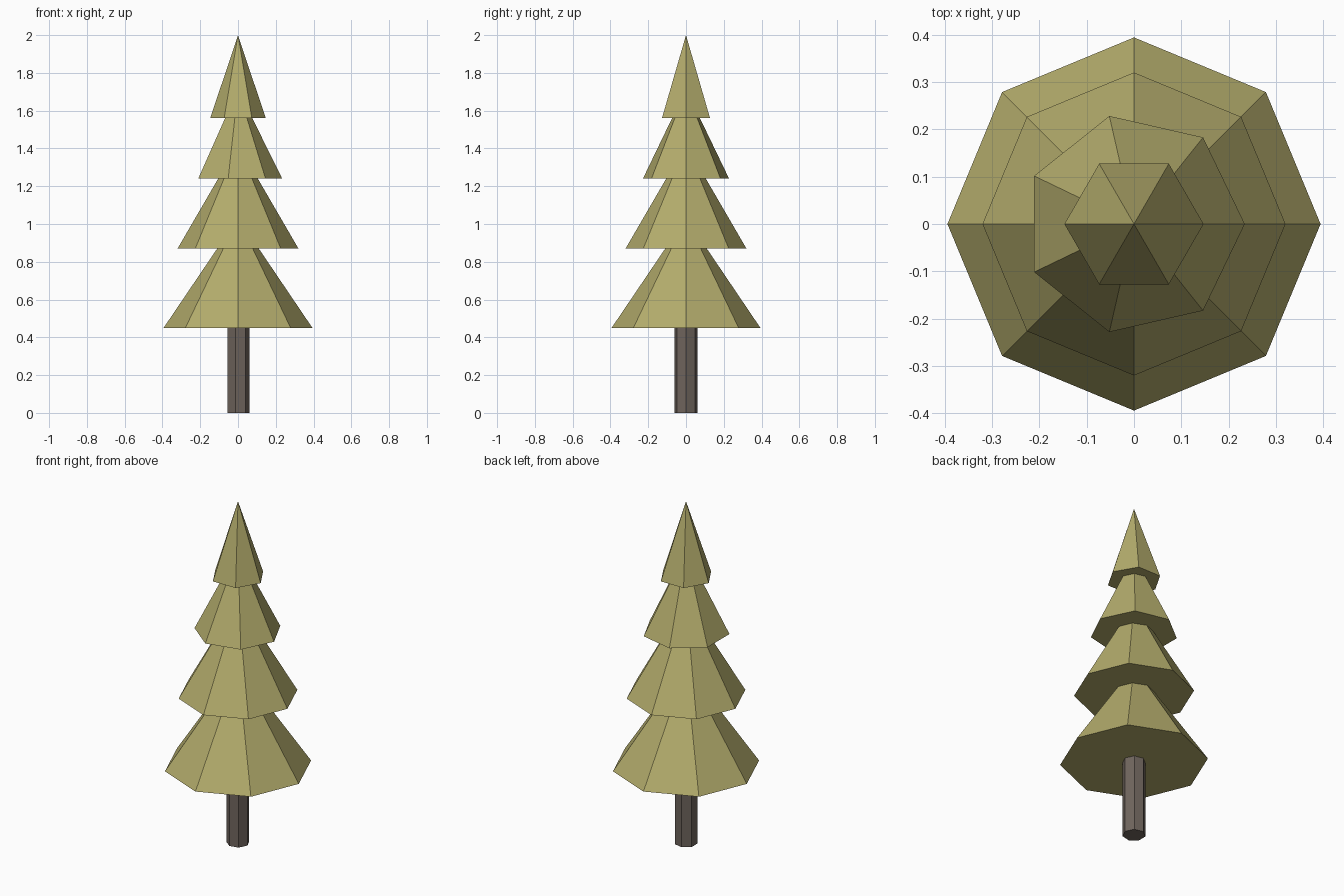
import bpy

if "Cube" in bpy.data.objects:
    bpy.data.objects.remove(bpy.data.objects["Cube"])


def material(name, color):
    m = bpy.data.materials.new(name)
    m.diffuse_color = (*color, 1)
    m.use_nodes = True
    m.node_tree.nodes["Principled BSDF"].inputs["Base Color"].default_value = m.diffuse_color
    return m


def cone(name, sides, z0, z1, r0, r1, mat):
    # Primitive cones start at +Y, so turn a corner to +X
    bpy.ops.mesh.primitive_cone_add(
        vertices=sides, radius1=r0, radius2=r1, depth=z1 - z0,
        location=(0, 0, (z0 + z1) / 2), rotation=(0, 0, -1.5707963))
    ob = bpy.context.object
    ob.name = name
    ob.data.materials.append(mat)
    bpy.ops.object.transform_apply(location=True, rotation=True, scale=True)


bark = material("bark", (0.16, 0.13, 0.11))
foliage = material("foliage", (0.45, 0.41, 0.15))

# Seven-sided trunk
cone("trunk", 7, 0, 0.45, 0.062, 0.062, bark)

# Foliage tiers: sides, bottom, top, bottom radius, top radius
tiers = [
    (8, 0.45, 0.87, 0.394, 0.11),
    (8, 0.87, 1.24, 0.32, 0.105),
    (7, 1.24, 1.56, 0.234, 0.076),
    (6, 1.56, 2.0, 0.147, 0),
]
for i, tier in enumerate(tiers, 1):
    cone(f"foliage_tier_{i}", *tier, foliage)
